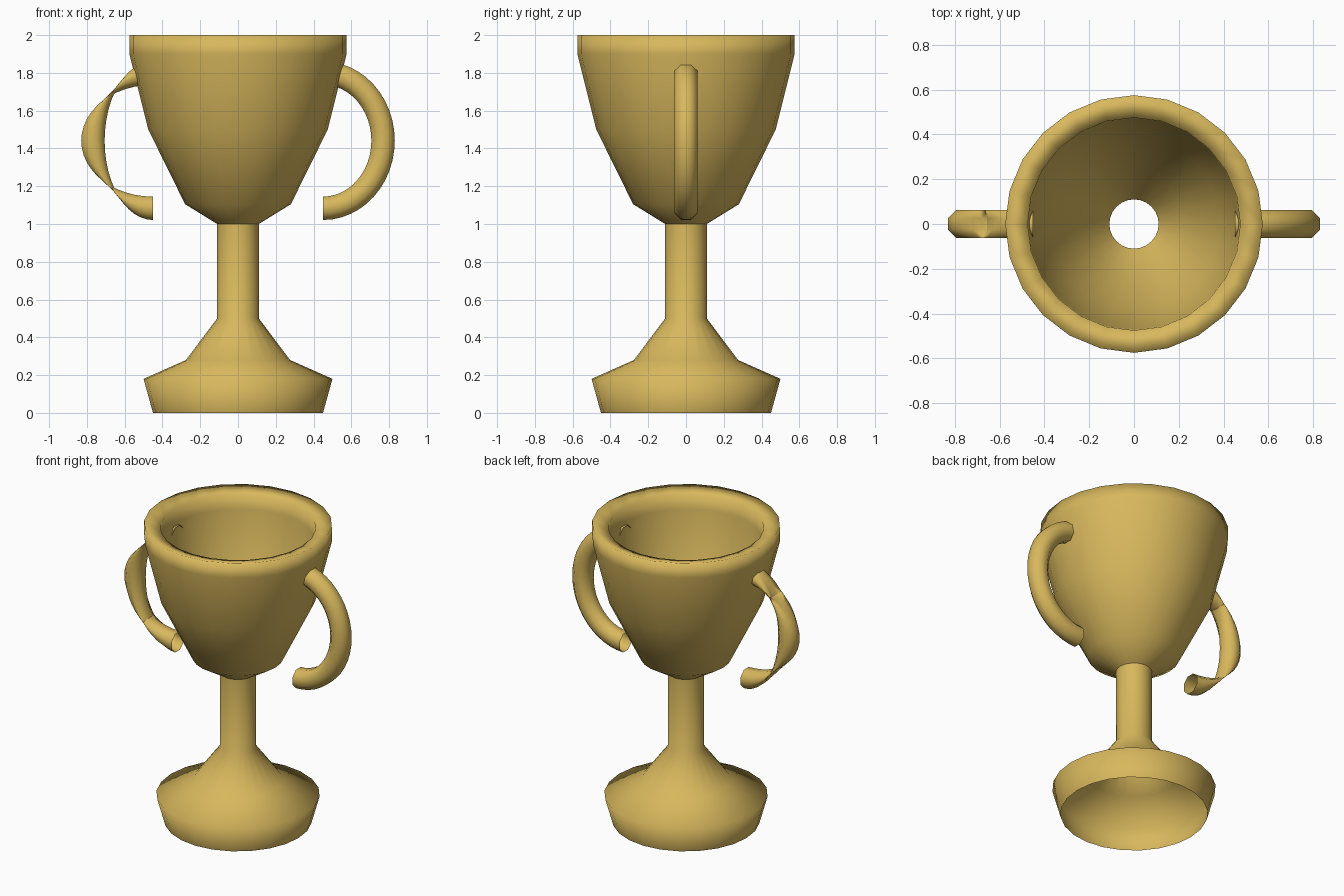
import bpy, bmesh
from math import sin, cos, pi

cube = bpy.data.objects.get("Cube")
if cube:
    bpy.data.objects.remove(cube)

gold = bpy.data.materials.new("gold")
gold.use_nodes = True
gold.diffuse_color = (0.69, 0.48, 0.11, 1)
gold.node_tree.nodes["Principled BSDF"].inputs["Base Color"].default_value = gold.diffuse_color


def loft(name, rings, outward=True):
    """Skin a list of closed rings into a smooth open surface."""
    bm = bmesh.new()
    loops = [[bm.verts.new(p) for p in ring] for ring in rings]
    n = len(loops[0])
    for a, b in zip(loops, loops[1:]):
        for i in range(n):
            j = (i + 1) % n
            quad = (a[i], a[j], b[j], b[i])
            bm.faces.new(quad if outward else quad[::-1])
    for f in bm.faces:
        f.smooth = True
    mesh = bpy.data.meshes.new(name)
    bm.to_mesh(mesh)
    bm.free()
    mesh.materials.append(gold)
    obj = bpy.data.objects.new(name, mesh)
    bpy.context.collection.objects.link(obj)
    return obj


def lathe(name, profile, sides=24):
    angles = [2 * pi * i / sides for i in range(sides)]
    return loft(name, [[(r * cos(a), r * sin(a), z) for a in angles] for r, z in profile])


# Hollow foot and stem
lathe("foot_and_stem", [(0.45, 0), (0.5, 0.18), (0.275, 0.28), (0.11, 0.5), (0.11, 1.0)])

# Bowl: outer wall, rim, inner wall, open into the stem
lathe("bowl", [(0.11, 1.0), (0.28, 1.105), (0.475, 1.5), (0.575, 1.9), (0.575, 2.0),
               (0.475, 1.975), (0.473, 1.88), (0.385, 1.53), (0.225, 1.16), (0.11, 1.0)])


def handle(name, side, steps=24, sides=8, radius=0.067):
    """Half-ellipse tube; the rings always turn the same way, so the right one twists."""
    rings = []
    for k in range(steps + 1):
        t = -pi / 2 + pi * k / steps
        cx, cz = side * (0.45 + 0.318 * cos(t)), 1.441 + 0.358 * sin(t)
        ring = []
        for i in range(sides):
            a = 2 * pi * (i + 0.5) / sides
            d = radius * cos(a)
            ring.append((cx + d * cos(t), radius * sin(a), cz + d * sin(t)))
        rings.append(ring)
    return loft(name, rings)


# Handles
handle("left_handle", 1)
handle("right_handle", -1)
